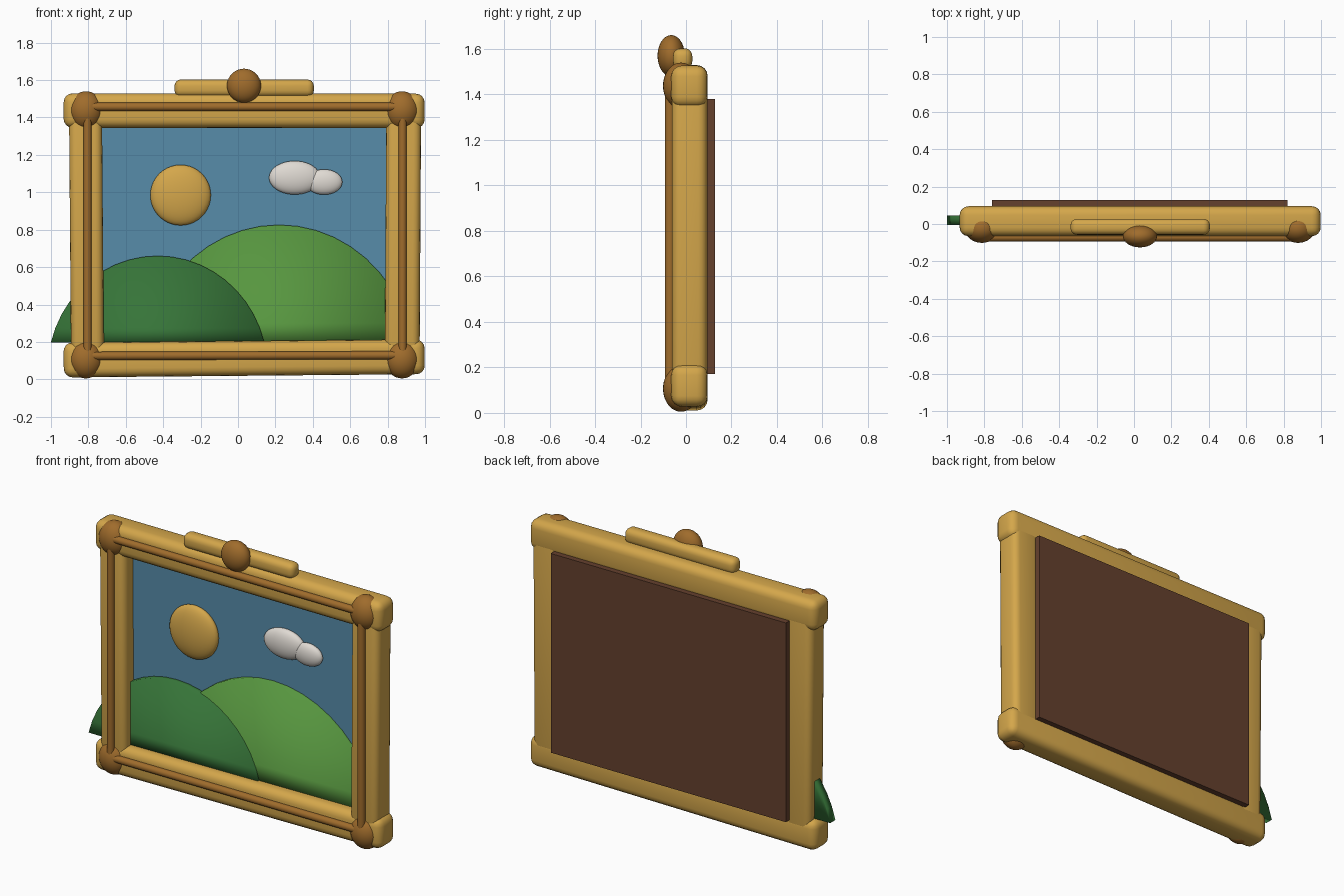
import bpy, bmesh, math
from mathutils import Matrix

cube = bpy.data.objects.get("Cube")
if cube:
    bpy.data.objects.remove(cube, do_unlink=True)


def material(name, rgb):
    mat = bpy.data.materials.new(name)
    mat.use_nodes = True
    color = (*rgb, 1)
    mat.diffuse_color = color
    bsdf = next(n for n in mat.node_tree.nodes if n.type == 'BSDF_PRINCIPLED')
    bsdf.inputs["Base Color"].default_value = color
    return mat


GOLD = material("gold", (0.66, 0.385, 0.07))
BRONZE = material("bronze", (0.35, 0.15, 0.025))
SKY = material("sky_blue", (0.095, 0.265, 0.40))
DARK_GREEN = material("dark_green", (0.037, 0.175, 0.04))
GREEN = material("light_green", (0.095, 0.305, 0.05))
WHITE = material("cloud_white", (0.74, 0.70, 0.65))
WOOD = material("dark_wood", (0.13, 0.052, 0.027))


def finish(bm, name, mat, center, sharp_angle=40):
    bmesh.ops.recalc_face_normals(bm, faces=bm.faces)
    mesh = bpy.data.meshes.new(name)
    bm.to_mesh(mesh)
    bm.free()
    mesh.materials.append(mat)
    obj = bpy.data.objects.new(name, mesh)
    obj.location = center
    bpy.context.collection.objects.link(obj)
    bpy.ops.object.select_all(action='DESELECT')
    obj.select_set(True)
    bpy.context.view_layer.objects.active = obj
    bpy.ops.object.shade_smooth_by_angle(angle=math.radians(sharp_angle))
    return obj


def box(name, mat, center, size, bevel=0, tilt=0):
    bm = bmesh.new()
    bmesh.ops.create_cube(bm, size=1)
    bmesh.ops.scale(bm, vec=size, verts=bm.verts)
    if bevel:
        bmesh.ops.bevel(bm, geom=bm.edges[:], offset=bevel, segments=4,
                        profile=0.5, affect='EDGES')
    obj = finish(bm, name, mat, center)
    obj.rotation_euler.y = tilt
    return obj


def ellipsoid(name, mat, center, radii):
    bm = bmesh.new()
    bmesh.ops.create_uvsphere(bm, u_segments=32, v_segments=20, radius=1)
    bmesh.ops.scale(bm, vec=radii, verts=bm.verts)
    return finish(bm, name, mat, center)


def rod(name, center, length, axis, tilt=0):
    bm = bmesh.new()
    turn = Matrix.Rotation(math.pi / 2, 4, 'Y') if axis == 'X' else Matrix()
    bmesh.ops.create_cone(bm, cap_ends=True, segments=16, radius1=0.022,
                          radius2=0.022, depth=length, matrix=turn)
    obj = finish(bm, name, BRONZE, center)
    obj.rotation_euler.y = tilt
    return obj


def hill(name, mat, center, rx, rz, depth, base):
    # Softly shaded slab: an ellipse cut off flat at the base height
    bm = bmesh.new()
    steps = 20
    start = math.asin(base / rz)
    angles = [start + (math.pi - 2 * start) * i / steps for i in range(steps + 1)]
    verts = [bm.verts.new((rx * math.cos(a), -depth / 2, rz * math.sin(a)))
             for a in angles]
    face = bm.faces.new(verts)
    extruded = bmesh.ops.extrude_face_region(bm, geom=[face])["geom"]
    moved = [v for v in extruded if isinstance(v, bmesh.types.BMVert)]
    bmesh.ops.translate(bm, vec=(0, depth, 0), verts=moved)
    # Keep the front cap, which the region extrusion consumes
    if not any(all(v in verts for v in f.verts) for f in bm.faces):
        bm.faces.new(verts)
    return finish(bm, name, mat, center, 180)


# Frame rails and stiles
box("top_rail", GOLD, (0.033, 0.015, 1.436), (1.93, 0.16, 0.184), 0.047, 0.001)
box("bottom_rail", GOLD, (0.033, 0.015, 0.112), (1.93, 0.16, 0.186), 0.047, -0.009)
box("right_stile", GOLD, (-0.81, 0.016, 0.775), (0.176, 0.156, 1.4), 0.04, -0.008)
box("left_stile", GOLD, (0.882, 0.016, 0.775), (0.186, 0.156, 1.4), 0.04, 0.006)

# Raised rods along the frame
rod("top_rod", (0.03, -0.071, 1.457), 1.69, 'X')
rod("bottom_rod", (0.03, -0.071, 0.127), 1.69, 'X', -0.002)
rod("right_rod", (-0.805, -0.071, 0.78), 1.32, 'Z')
rod("left_rod", (0.88, -0.071, 0.78), 1.32, 'Z')

# Corner bosses
for side, x in (("right", -0.813), ("left", 0.877)):
    for level, z in (("bottom", 0.107), ("top", 1.438)):
        ellipsoid(f"{level}_{side}_boss", BRONZE, (x, -0.022, z),
                  (0.092, 0.079, 0.102))

# Crest
box("crest_bar", GOLD, (0.033, -0.015, 1.557), (0.745, 0.085, 0.092), 0.034)
ellipsoid("crest_knob", BRONZE, (0.032, -0.065, 1.57), (0.091, 0.06, 0.091))

# Backing and painted scene
box("back_board", WOOD, (0.03, 0.107, 0.775), (1.58, 0.04, 1.21))
box("sky_panel", SKY, (0.03, 0.057, 0.775), (1.58, 0.06, 1.21))
hill("far_hill", GREEN, (0.22, 0.026, 0.05), 0.726, 0.776, 0.04, 0.147)
hill("near_hill", DARK_GREEN, (-0.43, 0.02, 0.05), 0.588, 0.61, 0.05, 0.147)
ellipsoid("sun", GOLD, (-0.307, 0.018, 0.985), (0.162, 0.05, 0.162))
ellipsoid("large_cloud_puff", WHITE, (0.303, 0.016, 1.078), (0.137, 0.042, 0.09))
ellipsoid("small_cloud_puff", WHITE, (0.46, 0.014, 1.055), (0.098, 0.034, 0.068))
